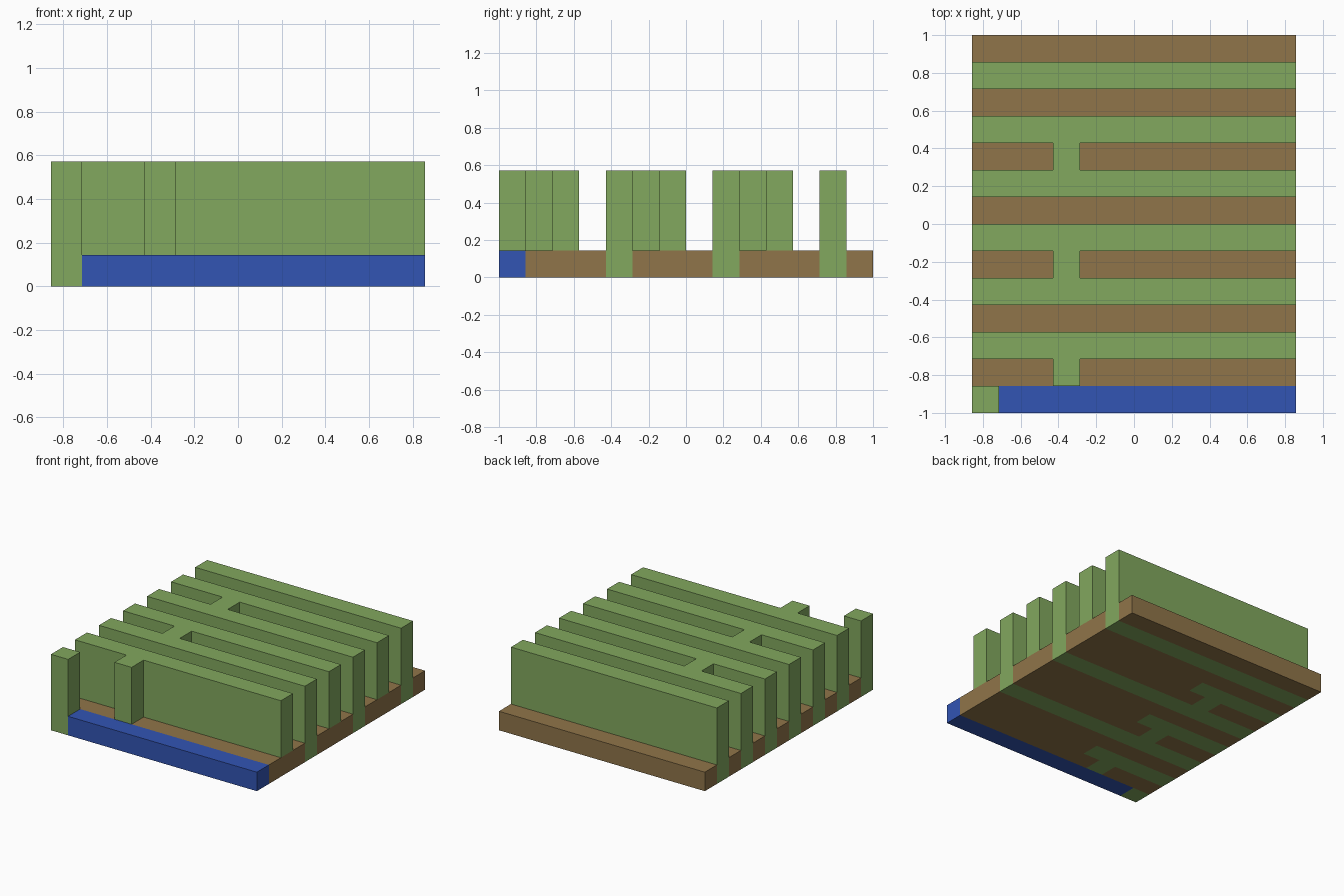
import bpy
import bmesh
from itertools import product
from mathutils import Vector

UNIT = 1 / 7  # size of one block

if "Cube" in bpy.data.objects:
    bpy.data.objects.remove(bpy.data.objects["Cube"], do_unlink=True)


def make_material(name, colour):
    mat = bpy.data.materials.new(name)
    mat.use_nodes = True
    mat.diffuse_color = (*colour, 1)
    mat.node_tree.nodes["Principled BSDF"].inputs["Base Color"].default_value = (*colour, 1)
    return mat


def blocks(x, y, z):
    """All unit blocks inside the given ranges."""
    return set(product(range(*x), range(*y), range(*z)))


def build(name, cells, mat):
    """Skin a set of blocks with one clean closed surface."""
    bm = bmesh.new()
    for cell in cells:
        centre = Vector(cell) + Vector((0.5, 0.5, 0.5))
        for axis, sign in product(range(3), (-1, 1)):
            n = Vector((0, 0, 0))
            n[axis] = sign
            if tuple(int(c + d) for c, d in zip(cell, n)) in cells:
                continue
            u = Vector((0, 0, 0))
            u[(axis + 1) % 3] = 0.5
            v = n.cross(u)
            mid = centre + n / 2
            corners = (mid - u - v, mid + u - v, mid + u + v, mid - u + v)
            bm.faces.new([bm.verts.new(p * UNIT) for p in corners])
    bmesh.ops.remove_doubles(bm, verts=bm.verts, dist=UNIT / 100)
    bmesh.ops.dissolve_limit(bm, angle_limit=0.02, verts=bm.verts, edges=bm.edges)
    mesh = bpy.data.meshes.new(name)
    bm.to_mesh(mesh)
    bm.free()
    mesh.materials.append(mat)
    obj = bpy.data.objects.new(name, mesh)
    bpy.context.collection.objects.link(obj)


green = make_material("leaf green", (0.223, 0.392, 0.112))
brown = make_material("soil brown", (0.279, 0.178, 0.067))
blue = make_material("water blue", (0.032, 0.089, 0.456))

# Hedge rows: alternately fully rooted and rooted only at the right end
hedge = set()
for y in (-3, 1, 5):
    hedge |= blocks((-6, 6), (y, y + 1), (0, 4))
for y in (-5, -1, 3):
    hedge |= blocks((-6, 6), (y, y + 1), (1, 4))
    hedge |= blocks((-6, -1), (y, y + 1), (0, 1))
    # Short link reaching forward from the row
    hedge |= blocks((-3, -2), (y - 1, y), (0, 4))

corner_post = blocks((-6, -5), (-7, -6), (0, 4))
water = blocks((-5, 6), (-7, -6), (0, 1))
soil = blocks((-6, 6), (-6, 7), (0, 1)) - hedge

build("hedge_rows", hedge, green)
build("corner_post", corner_post, green)
build("water_strip", water, blue)
build("soil_base", soil, brown)
